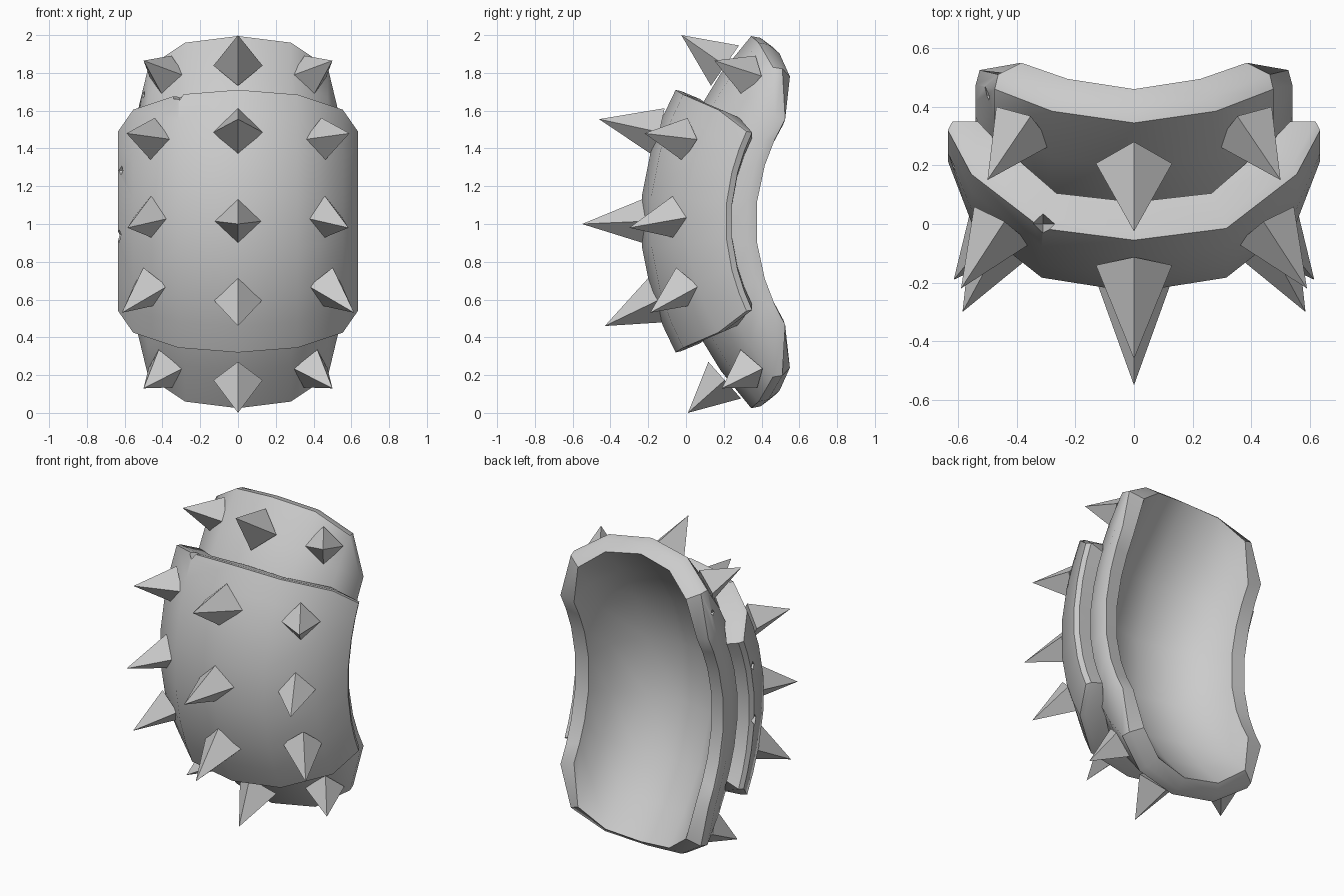
import bpy, bmesh, math
from mathutils import Vector

if "Cube" in bpy.data.objects:
    bpy.data.objects.remove(bpy.data.objects["Cube"])

ROWS = [-1, -.8, -.55, -.2, .2, .55, .8, 1]


def make_object(name, bm):
    bmesh.ops.recalc_face_normals(bm, faces=bm.faces)
    me = bpy.data.meshes.new(name)
    bm.to_mesh(me)
    bm.free()
    ob = bpy.data.objects.new(name, me)
    bpy.context.collection.objects.link(ob)
    return ob


def activate(ob):
    bpy.ops.object.select_all(action='DESELECT')
    ob.select_set(True)
    bpy.context.view_layer.objects.active = ob


def curved_plate(name, zc, cols, sx, sz, bevel):
    """cols: (x, y at mid height, y at the ends, half height, back shift)."""
    full = [(-c[0],) + c[1:] for c in reversed(cols[1:])] + cols
    bm = bmesh.new()
    front, back = [], []
    for x, ym, ye, h, shift in full:
        pts = [Vector((x, ym + (ye - ym) * t * t, h * t)) for t in ROWS]
        front.append([bm.verts.new((p.x, p.y, zc + p.z)) for p in pts])
        back.append([bm.verts.new((p.x * sx, p.y + shift, zc + p.z * sz)) for p in pts])
    n, m = len(full), len(ROWS)
    for g in (front, back):
        for i in range(n - 1):
            for j in range(m - 1):
                bm.faces.new((g[i][j], g[i + 1][j], g[i + 1][j + 1], g[i][j + 1]))
    # chamfered rim joining both skins
    loop = ([(i, 0) for i in range(n)] + [(n - 1, j) for j in range(1, m)]
            + [(i, m - 1) for i in range(n - 2, -1, -1)] + [(0, j) for j in range(m - 2, 0, -1)])
    outer = [front[i][j] for i, j in loop]
    inner = [back[i][j] for i, j in loop]
    mid = [bm.verts.new((v.co.x * .975, v.co.y + bevel, zc + (v.co.z - zc) * .99)) for v in outer]
    for a, b in ((outer, mid), (mid, inner)):
        for k in range(len(loop)):
            q = (k + 1) % len(loop)
            bm.faces.new((a[k], a[q], b[q], b[k]))
    return make_object(name, bm)


def notch(target, base, tip, radius):
    """Chip the edge with a pyramid wedge."""
    base, tip = Vector(base), Vector(tip)
    bm = bmesh.new()
    d = tip - base
    bmesh.ops.create_cone(bm, cap_ends=True, segments=4, radius1=radius, radius2=0, depth=d.length)
    bm.transform(d.to_track_quat('Z', 'Y').to_matrix().to_4x4())
    bmesh.ops.translate(bm, verts=bm.verts, vec=(base + tip) / 2)
    cutter = make_object("notch_cutter", bm)
    cutter.hide_render = True
    mod = target.modifiers.new("notch", 'BOOLEAN')
    mod.operation, mod.solver, mod.object = 'DIFFERENCE', 'EXACT', cutter
    activate(target)
    bpy.ops.object.modifier_apply(modifier=mod.name)
    bpy.data.objects.remove(cutter)


def spike(name, base, tip, radius):
    base, tip = Vector(base), Vector(tip)
    d = tip - base
    base = base - d.normalized() * .02
    d = tip - base
    bm = bmesh.new()
    bmesh.ops.create_cone(bm, cap_ends=True, segments=4, radius1=radius, radius2=0, depth=d.length)
    bm.transform(d.to_track_quat('Z', 'Y').to_matrix().to_4x4())
    bmesh.ops.translate(bm, verts=bm.verts, vec=(base + tip) / 2)
    return make_object(name, bm)


# large inner shell and the shorter plate in front of it
inner_shell = curved_plate("inner_shell", 1.01, [
    (0, -.10, .345, .985, .115), (.28, -.05, .385, .95, .11),
    (.475, .12, .46, .82, .09), (.54, .32, .475, .55, .04)], .81, .94, .05)
outer_plate = curved_plate("outer_plate", 1.015, [
    (0, -.24, -.055, .695, .13), (.315, -.19, -.015, .67, .12),
    (.555, .0, .17, .59, .11), (.635, .21, .32, .475, .03)], .84, .93, .03)

# battle damage chips
notch(outer_plate, (-.31, 0, 1.78), (-.31, .0, 1.56), .07)
notch(outer_plate, (-.70, .2, 1.29), (-.57, .2, 1.28), .07)
notch(outer_plate, (-.70, .2, .92), (-.57, .2, .96), .07)
notch(inner_shell, (-.58, .46, 1.72), (-.47, .43, 1.67), .07)
for ob in (inner_shell, outer_plate):
    activate(ob)
    bpy.ops.object.shade_smooth_by_angle(angle=math.radians(38))

# five rows of spikes: centre base, centre tip, side base, side tip
SPIKES = [
    ((0, .19, 1.85), (0, -.025, 2.0), (.385, .32, 1.79), (.5, .15, 1.865)),
    ((0, -.16, 1.49), (0, -.46, 1.555), (.46, -.02, 1.45), (.59, -.22, 1.48)),
    ((0, -.21, 1.015), (0, -.55, 1.0), (.46, -.07, 1.03), (.585, -.30, .98)),
    ((0, -.16, .59), (0, -.43, .46), (.475, -.02, .66), (.615, -.19, .53)),
    ((0, .19, .16), (0, .01, .0), (.395, .32, .225), (.5, .19, .13)),
]
for k, (cb, ct, sb, st) in enumerate(SPIKES):
    spike(f"centre_spike_{k}", cb, ct, .13)
    for s, side in ((1, "right"), (-1, "left")):
        spike(f"{side}_spike_{k}", (s * sb[0], *sb[1:]), (s * st[0], *st[1:]), .115)
